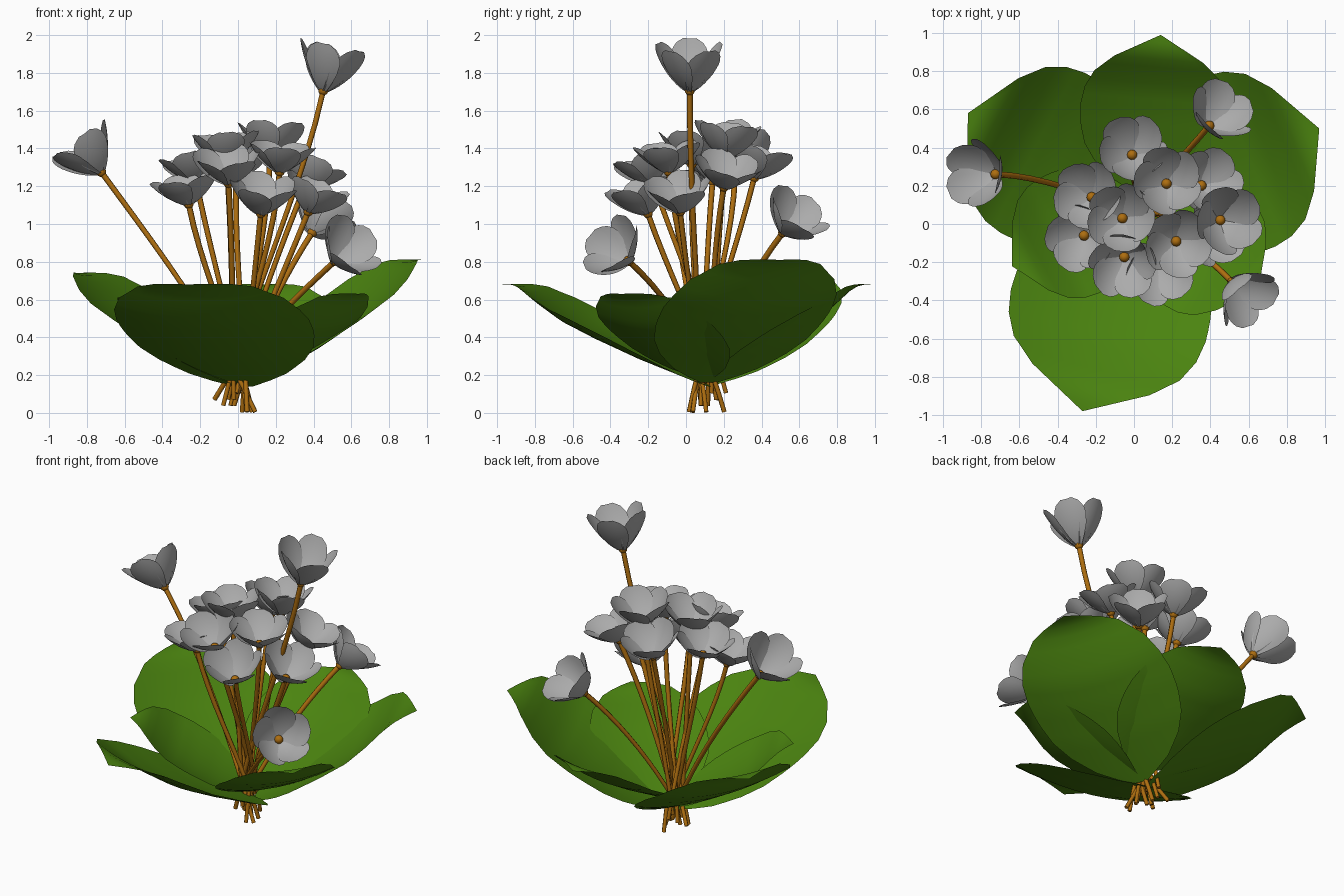
import bpy, bmesh, math, random
from mathutils import Vector

random.seed(4)
cube = bpy.data.objects.get("Cube")
if cube:
    bpy.data.objects.remove(cube, do_unlink=True)


def material(name, rgb):
    m = bpy.data.materials.new(name)
    m.use_nodes = True
    m.diffuse_color = (*rgb, 1)
    m.node_tree.nodes["Principled BSDF"].inputs["Base Color"].default_value = (*rgb, 1)
    return m


GREEN = material("leaf green", (0.07, 0.23, 0.005))
GREY = material("petal grey", (0.41, 0.41, 0.41))
BROWN = material("stem brown", (0.42, 0.155, 0.005))


def add(name, data, mat):
    obj = bpy.data.objects.new(name, data)
    data.materials.append(mat)
    bpy.context.collection.objects.link(obj)
    return obj


def finish(name, bm, mat):
    me = bpy.data.meshes.new(name)
    bm.to_mesh(me)
    bm.free()
    me.shade_smooth()
    return add(name, me, mat)


def interp(table, t):
    for (a, p), (b, q) in zip(table, table[1:]):
        if t <= b:
            return p + (q - p) * (t - a) / (b - a)
    return table[-1][1]


def sheet(bm, rows, cols, point):
    """Grid of quads; point(t, s) with t in 0..1 along and s in -1..1 across."""
    grid = [[bm.verts.new(point(i / rows, 2 * j / cols - 1)) for j in range(cols + 1)]
            for i in range(rows + 1)]
    for a, b in zip(grid, grid[1:]):
        for j in range(cols):
            bm.faces.new((a[j], a[j + 1], b[j + 1], b[j]))


# Leaves: broad, cupped blades from a common base, levelling off at the tip
LEAF_WIDTH = [(0, .1), (.1, .5), (.2, .75), (.3, .9), (.42, .98), (.54, 1),
              (.65, .96), (.75, .85), (.85, .6), (1, 0)]
LEAF_RISE = [(0, 0), (.3, .25), (.5, .44), (.65, .6), (.75, .75), (.85, .92), (.92, 1), (1, 1)]


def leaf(name, base, tip, half_width):
    base, tip = Vector(base), Vector(tip)
    run = tip - base
    across = Vector((run.y, -run.x, 0)).normalized()

    def point(t, s):
        w = interp(LEAF_WIDTH, t) * s
        p = base + run * t + across * half_width * w
        p.z = base.z + run.z * interp(LEAF_RISE, t) + 0.17 * half_width * w * w
        return p

    bm = bmesh.new()
    sheet(bm, 20, 10, point)
    bmesh.ops.remove_doubles(bm, verts=bm.verts, dist=0.0005)
    finish(name, bm, GREEN)


leaf("front_leaf", (.03, .13, .14), (-.27, -.98, .68), .53)
leaf("back_leaf", (.07, .14, .22), (.14, .99, .68), .39)
leaf("back_left_leaf", (.05, .12, .16), (.97, .5, .81), .485)
leaf("back_right_leaf", (0, .12, .15), (-.87, .58, .74), .475)
leaf("small_right_leaf", (.02, .13, .18), (-.64, -.22, .61), .34)
leaf("small_left_leaf", (.05, .11, .18), (.65, -.35, .63), .36)

# Flowers: five open, spoon-shaped petals round a small centre,
# with the gap between two petals on the side the flower leans to
PETAL_WIDTH = [(0, .2), (.2, .55), (.4, .85), (.6, 1), (.75, .97), (.9, .72), (1, .35)]


def flower(name, base, axis, height):
    bm = bmesh.new()
    for k in range(5):
        ang = math.pi / 2 + k * math.tau / 5

        def point(t, s):
            w = 0.1 * interp(PETAL_WIDTH, t) * s
            r = 0.012 + 0.165 * t * (1.3 - .3 * t) - 1.2 * w * w + 0.12 * w
            z = height * t * (.75 + .25 * t) + 2.2 * w * w
            c, d = math.cos(ang), math.sin(ang)
            return Vector((r * c - w * d, r * d + w * c, z))

        sheet(bm, 10, 6, point)
    turn = axis.to_track_quat('Z', 'Y')
    petals = finish(name + "_petals", bm, GREY)
    bm = bmesh.new()
    bmesh.ops.create_uvsphere(bm, u_segments=12, v_segments=8, radius=0.027)
    centre = finish(name + "_centre", bm, BROWN)
    for obj, lift in ((petals, 0), (centre, 0.008)):
        obj.rotation_mode = 'QUATERNION'
        obj.rotation_quaternion = turn
        obj.location = base + axis * lift


# Stems: curved tubes that cross near the foot of the bunch
def stem(name, root, tip, axis):
    cu = bpy.data.curves.new(name, 'CURVE')
    cu.dimensions = '3D'
    cu.bevel_depth = 0.015
    cu.bevel_resolution = 1
    cu.resolution_u = 10
    cu.use_fill_caps = True
    sp = cu.splines.new('BEZIER')
    sp.bezier_points.add(1)
    reach = (tip - root).length * 0.33
    lean = (tip - root).normalized() + Vector((0, 0, .35))
    for pt, co, d, rad in zip(sp.bezier_points, (root, tip), (lean.normalized(), axis), (.85, 1.05)):
        pt.handle_left_type = pt.handle_right_type = 'FREE'
        pt.co, pt.radius = co, rad
        pt.handle_left, pt.handle_right = co - d * reach, co + d * reach
    add(name, cu, BROWN)


# Flower base, direction it faces, height of the cup
FLOWERS = [
    ((-.72, .26, 1.27), (-.55, .02, .75), .22),
    ((.45, .02, 1.7), (.22, 0, 1), .25),
    ((.51, -.3, .8), (.6, -.62, .55), .18),
    ((.39, .51, .95), (.42, .5, .65), .18),
    ((-.26, -.06, 1.1), (-.2, -.1, 1), .15),
    ((-.22, .14, 1.22), (-.2, .08, 1), .15),
    ((-.06, .03, 1.31), (-.07, .02, 1), .17),
    ((-.05, -.17, 1.21), (-.06, -.35, 1), .17),
    ((.12, -.2, 1.05), (.1, -.35, 1), .18),
    ((.37, -.03, 1.06), (.4, -.1, 1), .17),
    ((.22, -.09, 1.27), (.08, -.1, 1), .15),
    ((.17, .21, 1.35), (.04, .1, 1), .18),
    ((-.01, .36, 1.24), (.02, .25, 1), .17),
    ((.35, .2, 1.19), (.4, .18, 1), .15),
]
for i, (base, axis, height) in enumerate(FLOWERS):
    base, axis = Vector(base), Vector(axis).normalized()
    root = Vector((-.16 * base.x + random.uniform(-.05, .06),
                   .13 - .18 * base.y + random.uniform(-.06, .06),
                   .005 + .1 * (i % 4) / 3))
    stem(f"stem_{i + 1}", root, base, axis)
    flower(f"flower_{i + 1}", base, axis, height)
